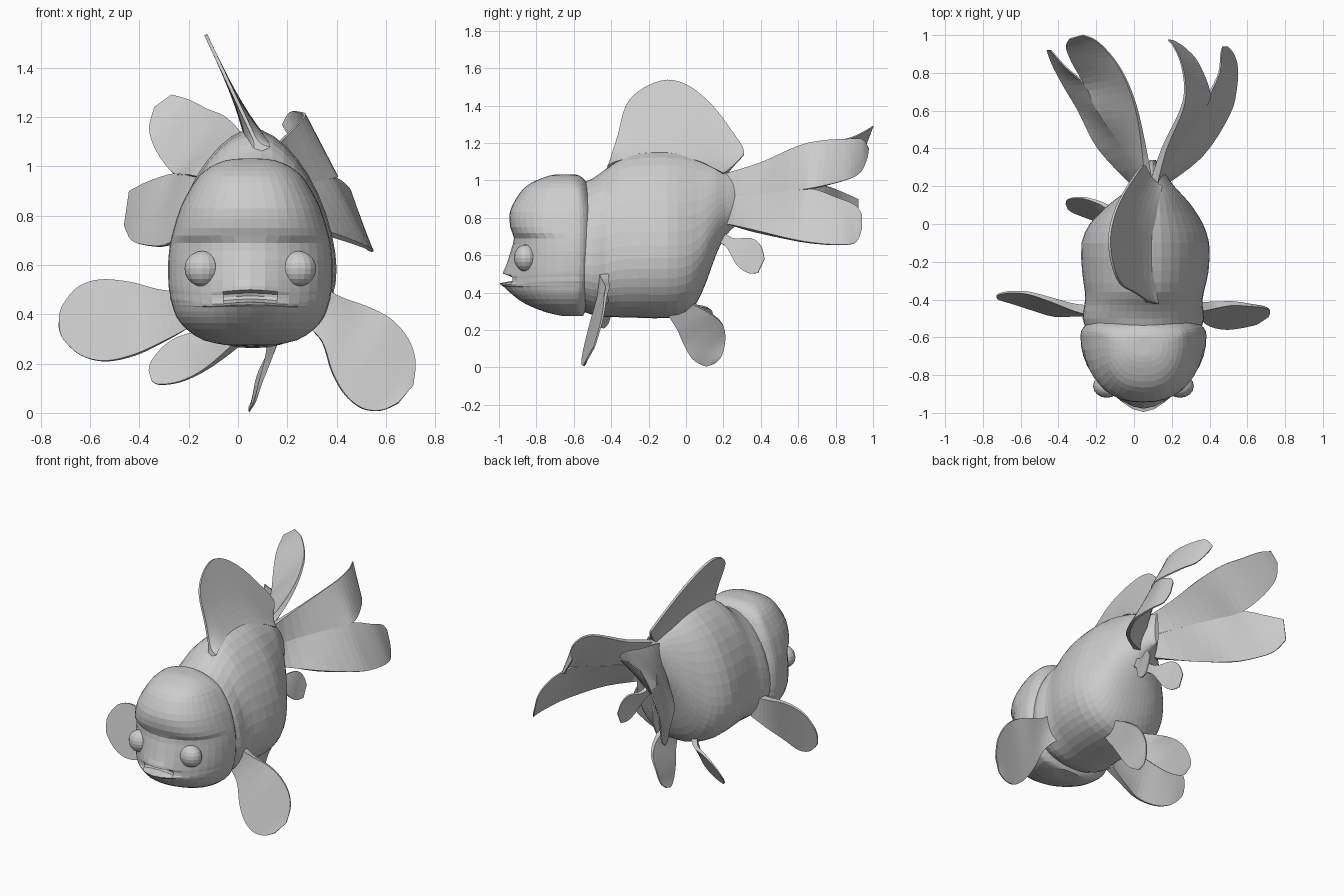
import bpy
from math import sin, cos, pi, exp


def smooth(rows, n):
    """Catmull-Rom interpolation of rows of numbers."""
    out = []
    for i in range(len(rows) - 1):
        p0, p1, p2 = rows[max(i - 1, 0)], rows[i], rows[i + 1]
        p3 = rows[min(i + 2, len(rows) - 1)]
        for k in range(n):
            t = k / n
            out.append([b + 0.5 * t * (c - a + t * (2 * a - 5 * b + 4 * c - d + t * (3 * (b - c) + d - a)))
                        for a, b, c, d in zip(p0, p1, p2, p3)])
    out.append(list(rows[-1]))
    return out


def make(name, verts, faces):
    me = bpy.data.meshes.new(name)
    me.from_pydata(verts, [], faces)
    me.update()
    ob = bpy.data.objects.new(name, me)
    bpy.context.collection.objects.link(ob)
    return ob


def loft(name, rings):
    """Skin closed rings and cap both ends."""
    n = len(rings[0])
    faces = [(r * n + i, r * n + (i + 1) % n, (r + 1) * n + (i + 1) % n, (r + 1) * n + i)
             for r in range(len(rings) - 1) for i in range(n)]
    faces += [tuple(range(n))[::-1], tuple(range((len(rings) - 1) * n, len(rings) * n))]
    return make(name, [v for r in rings for v in r], faces)


def power(v, n):
    return (1 if v >= 0 else -1) * abs(v) ** (2 / n)


def fin(name, pairs, thick=0.045, root_is_edge=False, across=8):
    """Sheet ruled between two edges, thick at the root and thin at the tip."""
    rows = smooth(pairs, 4)
    m = across + 1
    verts = [[a + (b - a) * j / across for a, b in zip(r[:3], r[3:])] for r in rows for j in range(m)]
    faces = [(i * m + j, i * m + j + 1, (i + 1) * m + j + 1, (i + 1) * m + j)
             for i in range(len(rows) - 1) for j in range(across)]
    ob = make(name, verts, faces)
    group = ob.vertex_groups.new(name="taper")
    for i in range(len(rows)):
        for j in range(m):
            t = j / across if root_is_edge else i / (len(rows) - 1)
            group.add([i * m + j], .15 + .85 * (1 - t) ** 3, 'REPLACE')
    mod = ob.modifiers.new("thickness", 'SOLIDIFY')
    mod.thickness, mod.offset, mod.vertex_group = thick, 0, "taper"
    return ob


SEG = 40
ANG = [2 * pi * i / SEG for i in range(SEG)]

# Body: egg-shaped sections along y (y, bottom, top, half width, centre x)
body = [(-.60, .32, .97, .29, .05), (-.50, .28, 1.01, .322, .05), (-.43, .27, 1.06, .312, .05),
        (-.36, .268, 1.12, .315, .055), (-.25, .265, 1.15, .335, .06), (-.1, .263, 1.155, .338, .06),
        (0, .285, 1.14, .30, .065), (.06, .35, 1.12, .255, .075), (.11, .46, 1.10, .21, .085),
        (.16, .60, 1.08, .155, .095), (.21, .70, 1.05, .105, .10), (.27, .76, 1.02, .065, .10),
        (.34, .79, 1.0, .015, .10)]
rings = []
for y, zb, zt, hw, cx in smooth(body, 2):
    zc = zb + .36 * (zt - zb)
    ridge = 2 - .3 * max(0, min(1, (y + .55) / .3))      # back narrows to a ridge
    ring = []
    for a in ANG:
        e = ridge if sin(a) > 0 else 2.15
        ring.append((cx + hw * power(cos(a), e), y,
                     zc + (zt - zc if sin(a) > 0 else zc - zb) * power(sin(a), e)))
    rings.append(ring)
loft("body", rings)

# Head with hood: stacked rings (z, front y, back y, half width, snout bulge, mouth depth)
head = [(.275, -.66, -.55, .10, 0, 0), (.295, -.75, -.54, .19, 0, 0), (.34, -.85, -.52, .26, .01, 0),
        (.39, -.90, -.51, .30, .03, 0), (.43, -.918, -.50, .315, .055, 0), (.45, -.92, -.495, .32, .075, 0),
        (.463, -.92, -.49, .325, .065, .06), (.487, -.92, -.485, .327, .06, .06),
        (.50, -.92, -.48, .33, .058, 0), (.54, -.918, -.48, .333, .045, 0), (.62, -.91, -.475, .333, .028, 0),
        (.69, -.91, -.475, .325, .01, 0), (.75, -.94, -.475, .31, 0, 0), (.83, -.942, -.48, .285, 0, 0),
        (.90, -.91, -.50, .25, 0, 0), (.96, -.865, -.52, .21, 0, 0), (1.0, -.80, -.54, .16, 0, 0),
        (1.025, -.73, -.57, .10, 0, 0), (1.032, -.69, -.60, .04, 0, 0)]
rings = []
for z, yf, yb, hw, snout, mouth in smooth(head, 2):
    yc = max(yf + .05, -.59) if z < .95 else -.59 - (z - .95) * .7
    ring = []
    for a in ANG:
        back = sin(a) > 0
        e = 2.3 if back else (2.15 if z < .7 else 2.4)
        x = hw * power(cos(a), e)
        y = yc + (yb - yc if back else yc - yf) * power(sin(a), e)
        if not back:
            y += mouth * max(0, 1 - (x / .12) ** 2) - snout * exp(-(x / .14) ** 2)
        droop = x * x * exp(-(x / .16) ** 2) if not back and .44 < z < .53 else 0
        ring.append((.05 + x, y, z - droop))
    rings.append(ring)
loft("head", rings)

# Eyes
for side, label in ((-1, "left"), (1, "right")):
    bpy.ops.mesh.primitive_uv_sphere_add(segments=16, ring_count=10, radius=1,
                                         location=(.05 + side * .194, -.858, .585))
    eye = bpy.context.object
    eye.name = label + "_eye"
    eye.scale = (.073, .062, .072)

# Dorsal fin: base and top edge in side view, leaning to the left as it rises
dorsal = [(-.42, 1.06, -.40, 1.13), (-.38, 1.08, -.365, 1.24), (-.30, 1.10, -.32, 1.40),
          (-.2, 1.10, -.23, 1.49), (-.1, 1.10, -.1, 1.535), (0, 1.10, .02, 1.50),
          (.08, 1.08, .14, 1.40), (.14, 1.05, .24, 1.27), (.18, 1.03, .31, 1.16), (.2, 1.02, .29, 1.115)]
lean = lambda z: .05 - .47 * (z - 1.15)
fin("dorsal_fin", [(lean(zb), yb, zb, lean(zt), yt, zt) for yb, zb, yt, zt in dorsal], .09, True)

# Tail: two forked fans, each made of an upper and a lower lobe
fin("right_tail_upper", [
    (.10, .20, 1.03, .11, .20, .90), (.16, .40, 1.09, .22, .40, .92), (.25, .60, 1.18, .36, .60, .945),
    (.27, .72, 1.21, .40, .69, .96), (.25, .85, 1.22, .34, .85, 1.0), (.21, .94, 1.22, .27, .93, 1.04),
    (.18, .975, 1.17, .21, .97, 1.12)])
fin("right_tail_lower", [
    (.11, .20, .90, .12, .20, .77), (.22, .40, .92, .35, .36, .73), (.36, .60, .945, .50, .58, .68),
    (.40, .69, .95, .54, .72, .66), (.45, .80, .91, .545, .84, .655), (.46, .90, .87, .52, .91, .67),
    (.47, .94, .82, .49, .94, .74)])
fin("left_tail_upper", [
    (.08, .20, 1.02, .06, .20, .90), (.05, .42, 1.07, -.06, .42, .93), (.01, .62, 1.14, -.19, .60, .96),
    (-.05, .78, 1.2, -.26, .74, .97), (-.12, .89, 1.23, -.33, .86, 1.06), (-.2, .97, 1.27, -.36, .94, 1.15),
    (-.27, 1.0, 1.29, -.34, .98, 1.24)])
fin("left_tail_lower", [
    (.06, .20, .90, .02, .20, .77), (-.06, .42, .93, -.18, .40, .73), (-.19, .60, .96, -.29, .60, .68),
    (-.26, .74, .97, -.37, .73, .68), (-.36, .83, .94, -.43, .84, .70), (-.44, .92, .90, -.46, .92, .76)])

# Pectoral fins
fin("left_pectoral_fin", [
    (-.22, -.46, .49, -.19, -.46, .35), (-.32, -.44, .50, -.30, -.47, .29), (-.44, -.40, .53, -.42, -.48, .235),
    (-.56, -.365, .54, -.54, -.45, .21), (-.65, -.36, .51, -.64, -.42, .235), (-.71, -.37, .44, -.71, -.40, .30),
    (-.727, -.38, .39, -.727, -.39, .35)], .06)
fin("right_pectoral_fin", [
    (.34, -.44, .51, .27, -.44, .36), (.42, -.43, .465, .34, -.48, .29), (.52, -.42, .43, .38, -.52, .17),
    (.62, -.43, .38, .43, -.545, .08), (.69, -.44, .30, .50, -.555, .02), (.72, -.46, .21, .58, -.545, .01),
    (.71, -.49, .11, .65, -.53, .04)], .06)

# Pelvic fins
fin("left_pelvic_fin", [
    (.02, -.10, .30, -.06, .0, .34), (-.06, -.05, .23, -.14, .09, .325), (-.15, 0, .165, -.23, .13, .31),
    (-.24, .03, .125, -.30, .14, .27), (-.32, .06, .115, -.35, .13, .21), (-.35, .08, .13, -.362, .11, .17)])
fin("right_pelvic_fin", [
    (.14, -.10, .29, .16, .04, .34), (.12, -.05, .21, .15, .13, .29), (.09, -.01, .12, .12, .195, .23),
    (.07, .03, .05, .08, .21, .15), (.05, .08, .015, .06, .19, .06), (.045, .11, .005, .045, .15, .02)])

# Pair of anal fins, spread outwards (distance from middle, lower y, z, upper y, z)
anal = [(.03, .12, .68, .16, .76), (.06, .21, .65, .25, .69), (.10, .27, .55, .35, .69),
        (.12, .33, .505, .40, .65), (.135, .385, .505, .42, .58)]
for side, label in ((-1, "left"), (1, "right")):
    fin(label + "_anal_fin", [(.09 + side * d, ya, za, .09 + side * d, yb, zb) for d, ya, za, yb, zb in anal])
